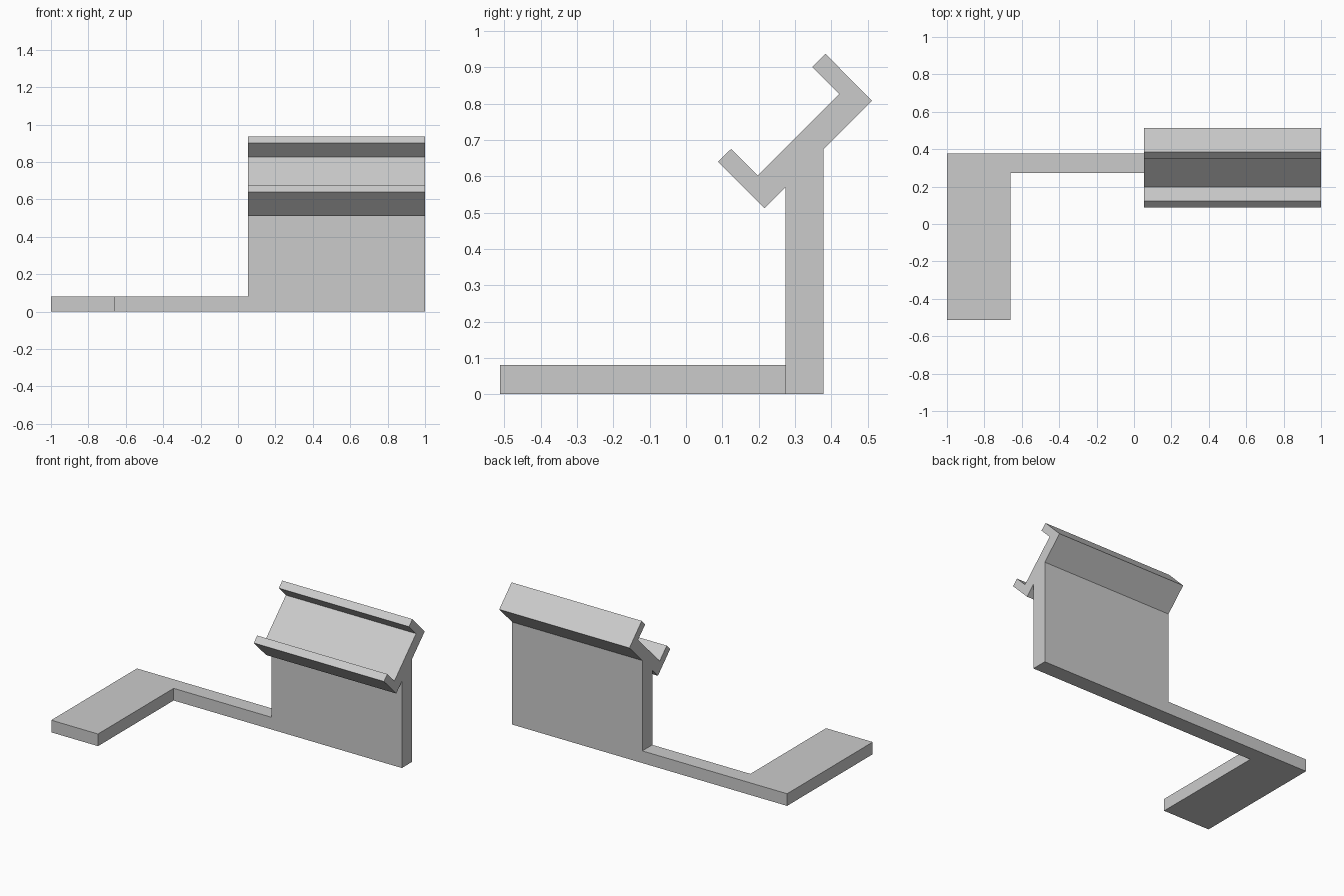
import bpy
import bmesh
from mathutils import Vector

cube = bpy.data.objects.get("Cube")
if cube:
    bpy.data.objects.remove(cube, do_unlink=True)

# Single plain grey for the whole stand
grey = bpy.data.materials.new("light_grey")
grey.use_nodes = True
colour = (0.6, 0.6, 0.6, 1)
grey.diffuse_color = colour
grey.node_tree.nodes["Principled BSDF"].inputs["Base Color"].default_value = colour


def prism(name, outline, offset):
    """Extrude a closed 3D outline along an offset vector."""
    bm = bmesh.new()
    face = bm.faces.new([bm.verts.new(p) for p in outline])
    result = bmesh.ops.extrude_face_region(bm, geom=[face])
    moved = [v for v in result["geom"] if isinstance(v, bmesh.types.BMVert)]
    bmesh.ops.translate(bm, verts=moved, vec=Vector(offset))
    bmesh.ops.recalc_face_normals(bm, faces=bm.faces)
    mesh = bpy.data.meshes.new(name)
    bm.to_mesh(mesh)
    bm.free()
    mesh.materials.append(grey)
    obj = bpy.data.objects.new(name, mesh)
    bpy.context.collection.objects.link(obj)
    return obj


LEFT, RIGHT, PANEL = 1.0, -1.0, 0.053
FRONT, POST_FRONT, POST_BACK = -0.512, 0.274, 0.378
FOOT_INNER, THICK = -0.66, 0.08

# Upright panel with a tilted, lipped cradle on top (side profile y, z)
profile = [
    (POST_FRONT, 0), (POST_BACK, 0), (POST_BACK, 0.674),
    (0.512, 0.808), (0.384, 0.937), (0.348, 0.901), (0.422, 0.827),
    (0.197, 0.602), (0.124, 0.675), (0.088, 0.64), (0.216, 0.512),
    (POST_FRONT, 0.57),
]
prism("cradle_panel", [(PANEL, y, z) for y, z in profile], (LEFT - PANEL, 0, 0))

# L-shaped base: rear arm and forward foot
base = [
    (RIGHT, FRONT), (FOOT_INNER, FRONT), (FOOT_INNER, POST_FRONT),
    (PANEL, POST_FRONT), (PANEL, POST_BACK), (RIGHT, POST_BACK),
]
prism("base_foot", [(x, y, 0) for x, y in base], (0, 0, THICK))
